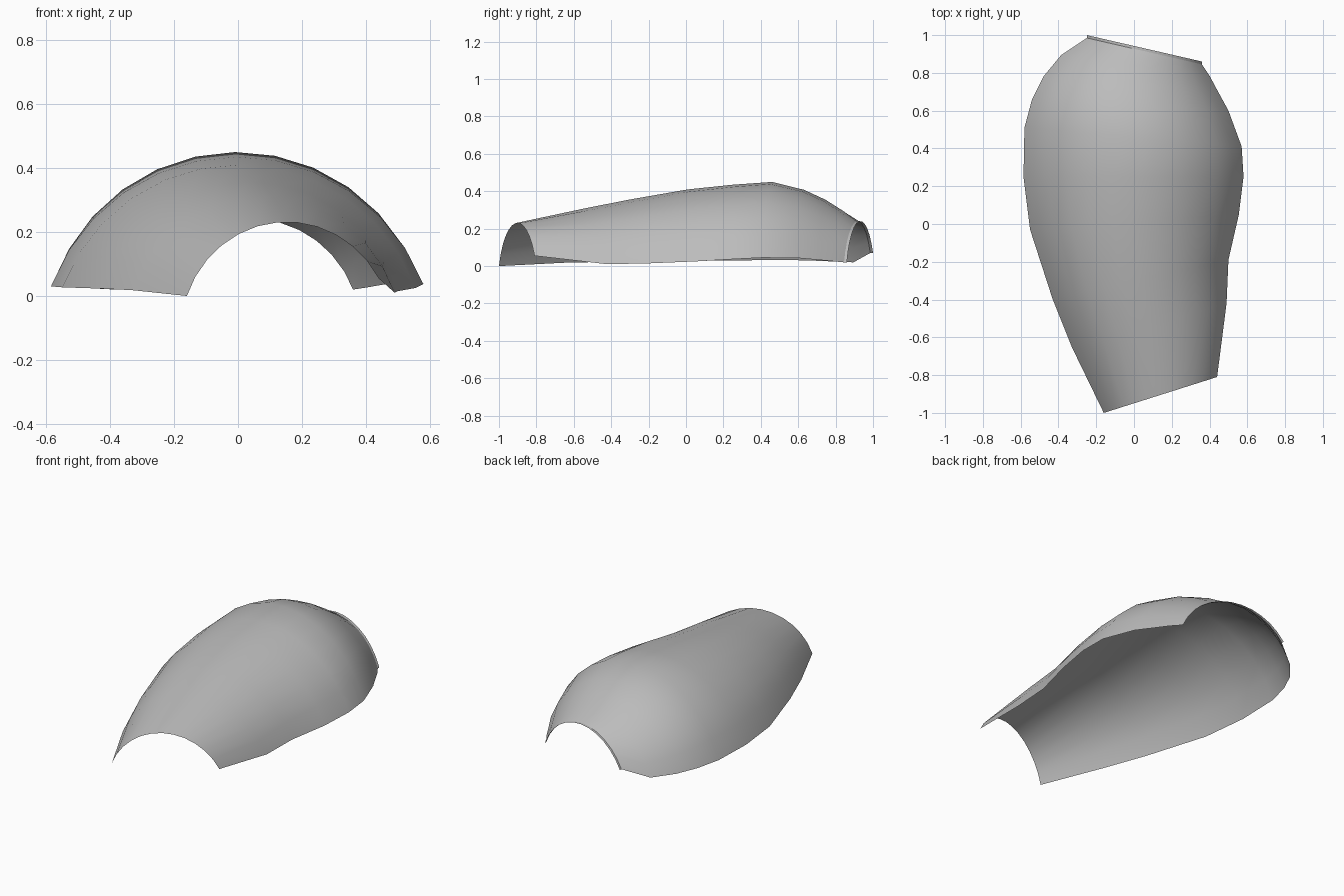
import bpy, bmesh, math
from mathutils import Vector

cube = bpy.data.objects.get("Cube")
if cube:
    bpy.data.objects.remove(cube)

SEGMENTS = 12

# Plain grey finish
grey = bpy.data.materials.new("plain_grey")
grey.use_nodes = True
colour = (0.5, 0.5, 0.5, 1)
grey.diffuse_color = colour
bsdf = grey.node_tree.nodes["Principled BSDF"]
bsdf.inputs["Base Color"].default_value = colour
bsdf.inputs["Roughness"].default_value = 0.6


def arch(right, left, top):
    """Circular arc from the right edge to the left edge, peaking at height top."""
    a, b = Vector(right), Vector(left)
    middle, half = (a + b) / 2, (b - a).length / 2
    along = (b - a).normalized()
    side = along.cross(Vector((0, 0, 1))).normalized()
    up = side.cross(along)
    rise = (top - middle.z) / up.z
    radius = (half * half + rise * rise) / (2 * rise)
    sweep = 2 * math.atan2(rise, half)
    points = []
    for i in range(SEGMENTS + 1):
        t = sweep * (2 * i / SEGMENTS - 1)
        points.append(middle + along * radius * math.sin(t)
                      + up * (radius * math.cos(t) - radius + rise))
    return points


# Ribs from front to back: right edge, left edge, crown height
ribs = [
    arch((-.16, -1, 0), (.44, -.81, .055), .23),
    arch((-.33, -.65, .018), (.49, -.42, .01), .31),
    arch((-.43, -.40, .023), (.5, -.19, .015), .357),
    arch((-.55, -.03, .027), (.555, .05, .025), .41),
    arch((-.585, .25, .03), (.58, .25, .037), .435),
    arch((-.58, .51, .033), (.57, .41, .045), .45),
    arch((-.54, .66, .03), (.5, .6, .043), .408),
    arch((-.48, .78, .025), (.44, .71, .033), .355),
    arch((-.385, .895, .02), (.4, .785, .026), .295),
    arch((-.25, .985, .07), (.36, .845, .02), .24),
]


def loft(name, rows):
    bm = bmesh.new()
    grid = [[bm.verts.new(p) for p in row] for row in rows]
    for a, b in zip(grid, grid[1:]):
        for i in range(SEGMENTS):
            bm.faces.new((a[i], a[i + 1], b[i + 1], b[i]))
    mesh = bpy.data.meshes.new(name)
    bm.to_mesh(mesh)
    bm.free()
    mesh.materials.append(grey)
    mesh.shade_smooth()
    obj = bpy.data.objects.new(name, mesh)
    bpy.context.collection.objects.link(obj)
    return obj


# Curved shell, open below and at both ends
loft("curved_shell", ribs)

# Narrow lip around the rear opening
loft("rear_lip", [ribs[-1], [p + Vector((0, .015, 0)) for p in ribs[-1]]])
